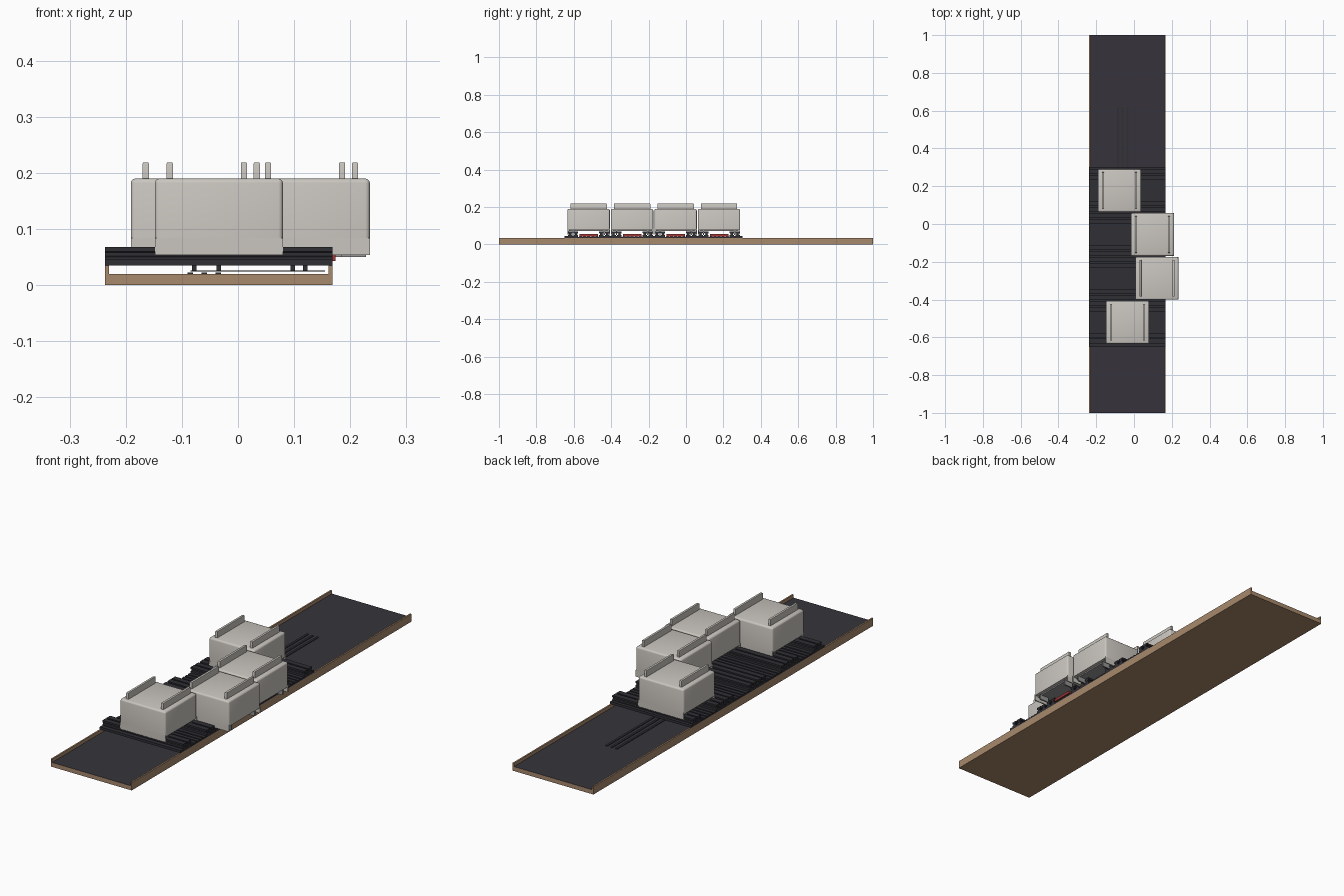
import bpy, bmesh, math

if "Cube" in bpy.data.objects:
    bpy.data.objects.remove(bpy.data.objects["Cube"])


def material(name, rgb):
    m = bpy.data.materials.new(name)
    m.diffuse_color = (*rgb, 1)
    m.use_nodes = True
    m.node_tree.nodes["Principled BSDF"].inputs["Base Color"].default_value = m.diffuse_color
    return m


WOOD = material("tan board", (0.39, 0.25, 0.15))
FLOOR = material("dark floor", (0.037, 0.034, 0.043))
RAIL = material("rail black", (0.030, 0.029, 0.036))
COVER = material("warm grey", (0.59, 0.56, 0.52))
STEEL = material("mid grey", (0.30, 0.30, 0.30))
RED = material("coil red", (0.36, 0.04, 0.04))


def finish(name, bm, *mats):
    bmesh.ops.recalc_face_normals(bm, faces=bm.faces)
    me = bpy.data.meshes.new(name)
    bm.to_mesh(me)
    bm.free()
    for m in mats:
        me.materials.append(m)
    ob = bpy.data.objects.new(name, me)
    bpy.context.collection.objects.link(ob)
    return ob


def add_box(bm, x0, x1, y0, y1, z0, z1):
    verts = bmesh.ops.create_cube(bm, size=1)["verts"]
    for v in verts:
        v.co = ((x0 + x1) / 2 + v.co.x * (x1 - x0),
                (y0 + y1) / 2 + v.co.y * (y1 - y0),
                (z0 + z1) / 2 + v.co.z * (z1 - z0))
    return verts


def boxes(name, mat, *specs):
    bm = bmesh.new()
    for s in specs:
        add_box(bm, *s)
    return finish(name, bm, mat)


def add_prism(bm, points, axis, a, b):
    """Extrude a closed profile along x or y."""
    place = (lambda p, t: (t, p[0], p[1])) if axis == "x" else (lambda p, t: (p[0], t, p[1]))
    face = bm.faces.new([bm.verts.new(place(p, a)) for p in points])
    out = bmesh.ops.extrude_face_region(bm, geom=[face])["geom"]
    move = (b - a, 0, 0) if axis == "x" else (0, b - a, 0)
    bmesh.ops.translate(bm, vec=move, verts=[g for g in out if isinstance(g, bmesh.types.BMVert)])


X0, X1 = -0.237, 0.168
PITCH = 0.2325
RAIL_OFFSETS = [-0.099, -0.068, 0.068, 0.099]

# Open-ended tray with a dark inner floor
bm = bmesh.new()
add_prism(bm, [(X0, 0), (X1, 0), (X1, 0.035), (X1 - 0.007, 0.035), (X1 - 0.007, 0.02),
               (X0 + 0.007, 0.02), (X0 + 0.007, 0.035), (X0, 0.035)], "y", -1, 1)
bmesh.ops.recalc_face_normals(bm, faces=bm.faces)
for f in bm.faces:
    if f.normal.z > 0.9 and f.calc_center_median().z < 0.03:
        f.material_index = 1
finish("tray", bm, WOOD, FLOOR)

# Thin strips lying on the tray floor
boxes("floor_strips", RAIL, *[(x - 0.005, x + 0.005, 0.2, 0.62, 0.02, 0.023)
                              for x in (-0.085, -0.06, -0.035)])

# Cross plate and posts beneath the bed
boxes("under_bed_frame", RAIL, (-0.085, 0.155, 0.1, 0.25, 0.024, 0.0265),
      *[(x - 0.004, x + 0.004, 0.16, 0.19, 0.0265, 0.036) for x in (-0.078, -0.034, 0.098, 0.12)])


def rail_profile(y):
    """I-shaped rail section."""
    w, n = 0.012, 0.006
    half = [(w, 0.042), (w, 0.050), (n, 0.052), (n, 0.058), (w, 0.060), (w, 0.068)]
    return [(y + a, z) for a, z in half] + [(y - a, z) for a, z in reversed(half)]


def build_module(i, cx):
    cy = 0.177 - i * PITCH
    tag = "_%d" % (i + 1)

    # Bed plate with stepped outer edges and low slats down the channel
    specs = [(X0, X1, cy - 0.1165, cy + 0.1165, 0.035, 0.040)]
    for s in (-1, 1):
        ya, yb = sorted((cy + s * 0.056, cy + s * 0.1165))
        specs.append((X0, X1, ya, yb, 0.040, 0.046))
    specs += [(X0, X1, cy + k * 0.022 - 0.008, cy + k * 0.022 + 0.008, 0.040, 0.043)
              for k in (-2, -1, 0, 1, 2)]
    boxes("bed_plate" + tag, RAIL, *specs)

    # Guide rails
    bm = bmesh.new()
    for off in RAIL_OFFSETS:
        add_prism(bm, rail_profile(cy + off), "x", X0, X1)
    finish("guide_rails" + tag, bm, RAIL)

    # Red coil block running in the channel
    boxes("coil_block" + tag, RED,
          *[(cx + k * 0.036 - 0.017, cx + k * 0.036 + 0.017, cy - 0.05, cy + 0.05, 0.0435, 0.055)
            for k in (-1, 0, 1)])

    # Carriage plate and shoes riding on the rails
    specs = [(cx - 0.1, cx + 0.1, cy - 0.105, cy + 0.105, 0.072, 0.082)]
    for sx in (-1, 1):
        for off in (-0.0835, 0.0835):
            specs.append((cx + sx * 0.085 - 0.022, cx + sx * 0.085 + 0.022,
                          cy + off - 0.0035, cy + off + 0.0035, 0.050, 0.074))
    boxes("carriage" + tag, STEEL, *specs)

    # Rounded cover, open below the end walls
    bm = bmesh.new()
    hx, hy = 0.114, 0.113
    add_box(bm, cx - hx, cx + hx, cy - hy, cy + hy, 0.078, 0.19)
    edges = [e for e in bm.edges if max(v.co.z for v in e.verts) > 0.18]
    bmesh.ops.bevel(bm, geom=edges, offset=0.008, segments=3, profile=0.5, affect="EDGES")
    for s in (-1, 1):
        ya, yb = sorted((cy + s * hy, cy + s * (hy - 0.005)))
        add_box(bm, cx - hx, cx + hx, ya, yb, 0.054, 0.084)
    ob = finish("cover" + tag, bm, COVER)
    smooth(ob)

    # Two grip bars on top
    bm = bmesh.new()
    for x in (cx - 0.0875, cx + 0.0875):
        add_box(bm, x - 0.0055, x + 0.0055, cy - 0.097, cy + 0.097, 0.188, 0.219)
    edges = [e for e in bm.edges if min(v.co.z for v in e.verts) > 0.2]
    bmesh.ops.bevel(bm, geom=edges, offset=0.0025, segments=2, profile=0.5, affect="EDGES")
    smooth(finish("grip_bars" + tag, bm, COVER))


def smooth(ob):
    bpy.ops.object.select_all(action="DESELECT")
    ob.select_set(True)
    bpy.context.view_layer.objects.active = ob
    bpy.ops.object.shade_smooth_by_angle(angle=math.radians(35))


for i, cx in enumerate((-0.077, 0.098, 0.121, -0.034)):
    build_module(i, cx)

# Closing lips at both ends of the bed
boxes("bed_end_lips", RAIL, (X0, X1, 0.2935, 0.302, 0.035, 0.046), (X0, X1, -0.65, -0.637, 0.035, 0.046))
